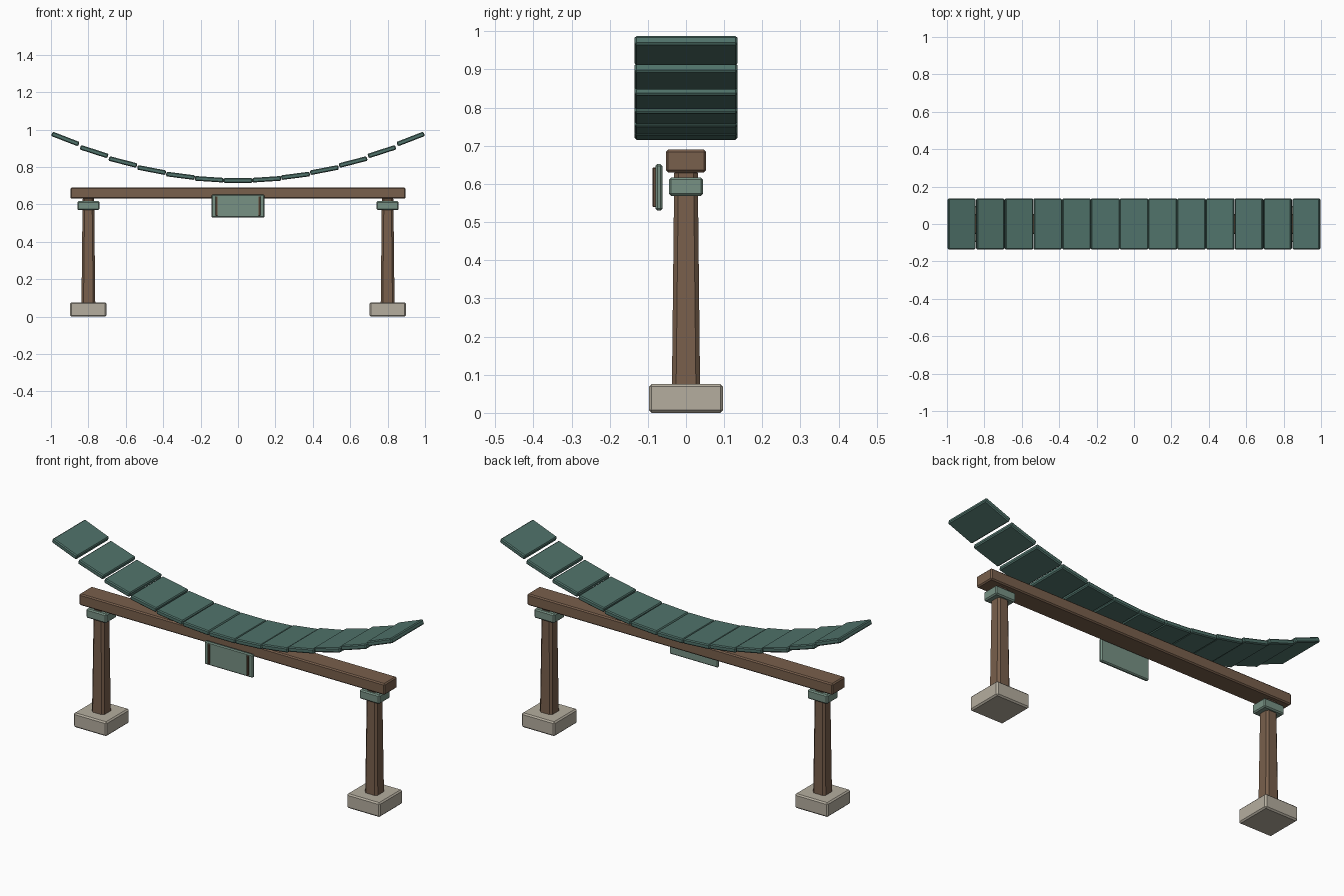
import bpy
import bmesh
import math

cube = bpy.data.objects.get("Cube")
if cube:
    bpy.data.objects.remove(cube, do_unlink=True)


def make_material(name, color):
    mat = bpy.data.materials.new(name)
    mat.use_nodes = True
    mat.diffuse_color = (*color, 1)
    mat.node_tree.nodes["Principled BSDF"].inputs["Base Color"].default_value = (*color, 1)
    return mat


SLAT = make_material("deep teal paint", (0.08, 0.17, 0.145))
PALE = make_material("pale green paint", (0.185, 0.285, 0.23))
WOOD = make_material("brown wood", (0.19, 0.115, 0.072))
DARK = make_material("dark brown wood", (0.13, 0.075, 0.045))
STONE = make_material("pale stone", (0.46, 0.42, 0.345))


def block(name, center, size, mat, bevel=0.006, pitch=0.0, taper=1.0):
    """Chamfered block; taper scales the top, pitch tilts it about y."""
    bm = bmesh.new()
    bmesh.ops.create_cube(bm, size=1)
    bmesh.ops.scale(bm, vec=size, verts=bm.verts)
    for v in bm.verts:
        if v.co.z > 0:
            v.co.x *= taper
            v.co.y *= taper
    mesh = bpy.data.meshes.new(name)
    bm.to_mesh(mesh)
    bm.free()
    mesh.materials.append(mat)
    obj = bpy.data.objects.new(name, mesh)
    bpy.context.collection.objects.link(obj)
    obj.location = center
    obj.rotation_euler.y = pitch
    mod = obj.modifiers.new("chamfer", 'BEVEL')
    mod.width = bevel
    mod.segments = 1
    mod.limit_method = 'NONE'
    return obj


# Curved row of slats
COUNT = 13
PITCH = 2 / COUNT
for i in range(COUNT):
    x = (i - COUNT // 2) * PITCH
    block(f"roof_slat_{i + 1}", (x, 0, 0.728 + 0.26 * x * x),
          (0.154, 0.27, 0.025), SLAT, 0.005, pitch=-math.atan(0.42 * x))

# Crossbeam
block("crossbeam", (0, 0, 0.66), (1.79, 0.106, 0.06), WOOD)

# Footing, post and collar on each side
for side, sx in (("left", 1), ("right", -1)):
    x = sx * 0.8
    block(f"{side}_footing", (x, 0, 0.038), (0.194, 0.194, 0.076), STONE, 0.007)
    block(f"{side}_post", (x, 0, 0.35), (0.074, 0.074, 0.58), WOOD, 0.011, taper=0.83)
    block(f"{side}_collar", (x, 0, 0.593), (0.118, 0.09, 0.048), PALE)

# Hanging panel with two thin battens
block("front_panel", (0, -0.071, 0.591), (0.284, 0.018, 0.122), PALE, 0.005)
for side, sx in (("left", 1), ("right", -1)):
    block(f"{side}_panel_batten", (sx * 0.114, -0.083, 0.591),
          (0.011, 0.009, 0.104), DARK, 0.002)
